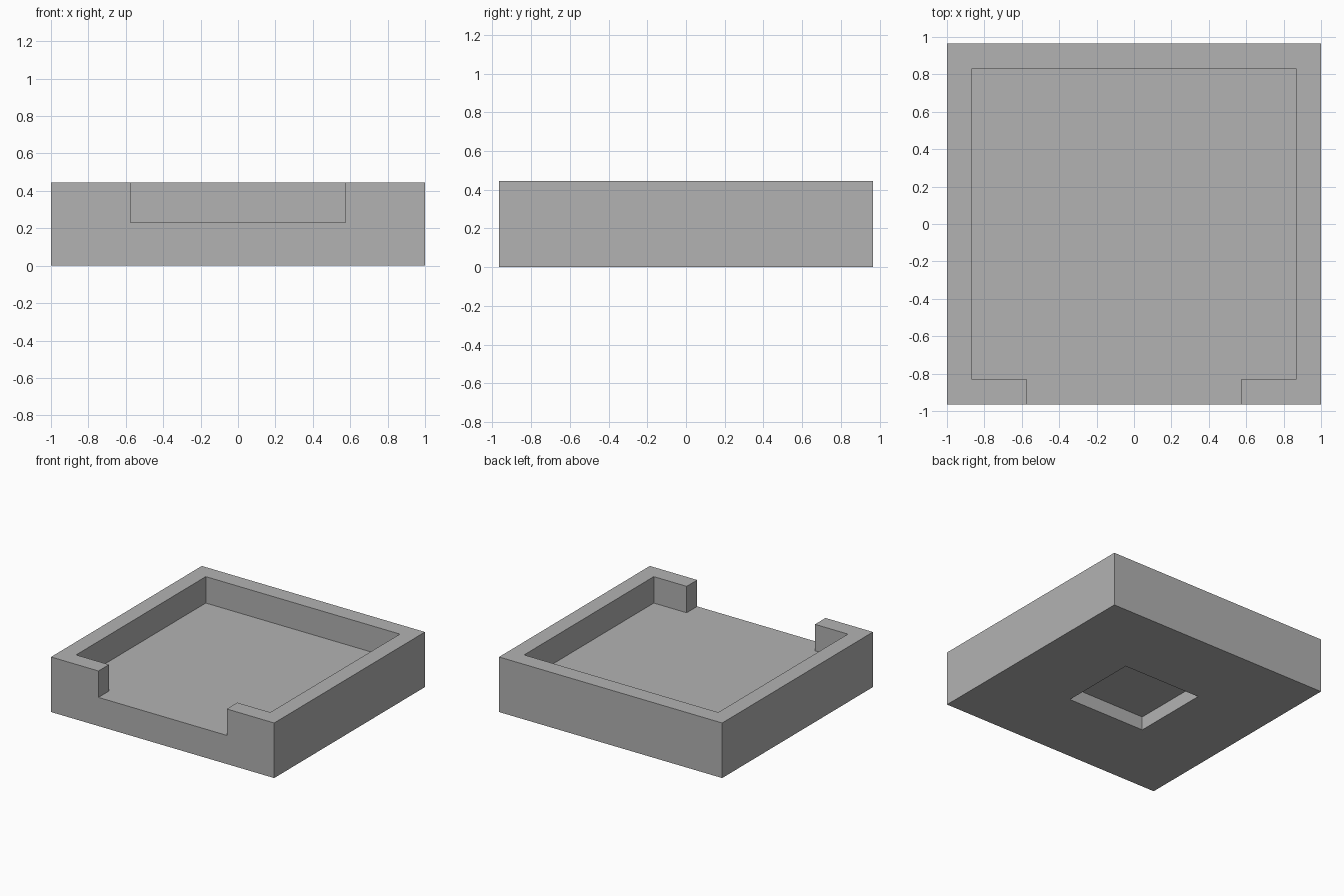
import bpy
import bmesh

cube = bpy.data.objects.get("Cube")
if cube:
    bpy.data.objects.remove(cube, do_unlink=True)

HX, HY, HEIGHT = 1.0, 0.965, 0.446       # outer half sizes and height
IX, IY, FLOOR = 0.87, 0.83, 0.232        # tray interior and floor level
GAP = 0.575                              # half width of the front opening
PX, PY, POCKET = 0.35, 0.322, 0.11       # pocket in the underside

grey = bpy.data.materials.new("plain grey")
grey.use_nodes = True
colour = (0.448, 0.448, 0.448, 1)
grey.diffuse_color = colour
grey.node_tree.nodes["Principled BSDF"].inputs["Base Color"].default_value = colour


def prism(name, outline, z0, z1):
    """Extrude a flat outline from z0 up to z1."""
    bm = bmesh.new()
    face = bm.faces.new([bm.verts.new((x, y, z0)) for x, y in outline])
    top = bmesh.ops.extrude_face_region(bm, geom=[face])["geom"]
    verts = [v for v in top if isinstance(v, bmesh.types.BMVert)]
    bmesh.ops.translate(bm, verts=verts, vec=(0, 0, z1 - z0))
    bmesh.ops.recalc_face_normals(bm, faces=bm.faces)
    mesh = bpy.data.meshes.new(name)
    bm.to_mesh(mesh)
    bm.free()
    mesh.materials.append(grey)
    obj = bpy.data.objects.new(name, mesh)
    bpy.context.collection.objects.link(obj)
    return obj


def rectangle(x, y):
    return [(-x, -y), (x, -y), (x, y), (-x, y)]


# Solid block
tray = prism("tray", rectangle(HX, HY), 0, HEIGHT)

# Interior hollow joined to the front opening
half = [(GAP, -HY - 0.2), (GAP, -IY), (IX, -IY), (IX, IY)]
hollow_outline = half + [(-x, y) for x, y in reversed(half)]
hollow = prism("hollow_cutter", hollow_outline, FLOOR, HEIGHT + 0.2)

# Pocket in the underside
pocket = prism("pocket_cutter", rectangle(PX, PY), -0.2, POCKET)

for cutter in (hollow, pocket):
    mod = tray.modifiers.new(cutter.name, "BOOLEAN")
    mod.operation = "DIFFERENCE"
    mod.solver = "EXACT"
    mod.object = cutter

# Bake the cuts and drop the cutters
bpy.context.view_layer.update()
graph = bpy.context.evaluated_depsgraph_get()
result = bpy.data.meshes.new_from_object(tray.evaluated_get(graph))
tray.modifiers.clear()
tray.data = result
for cutter in (hollow, pocket):
    bpy.data.objects.remove(cutter, do_unlink=True)
